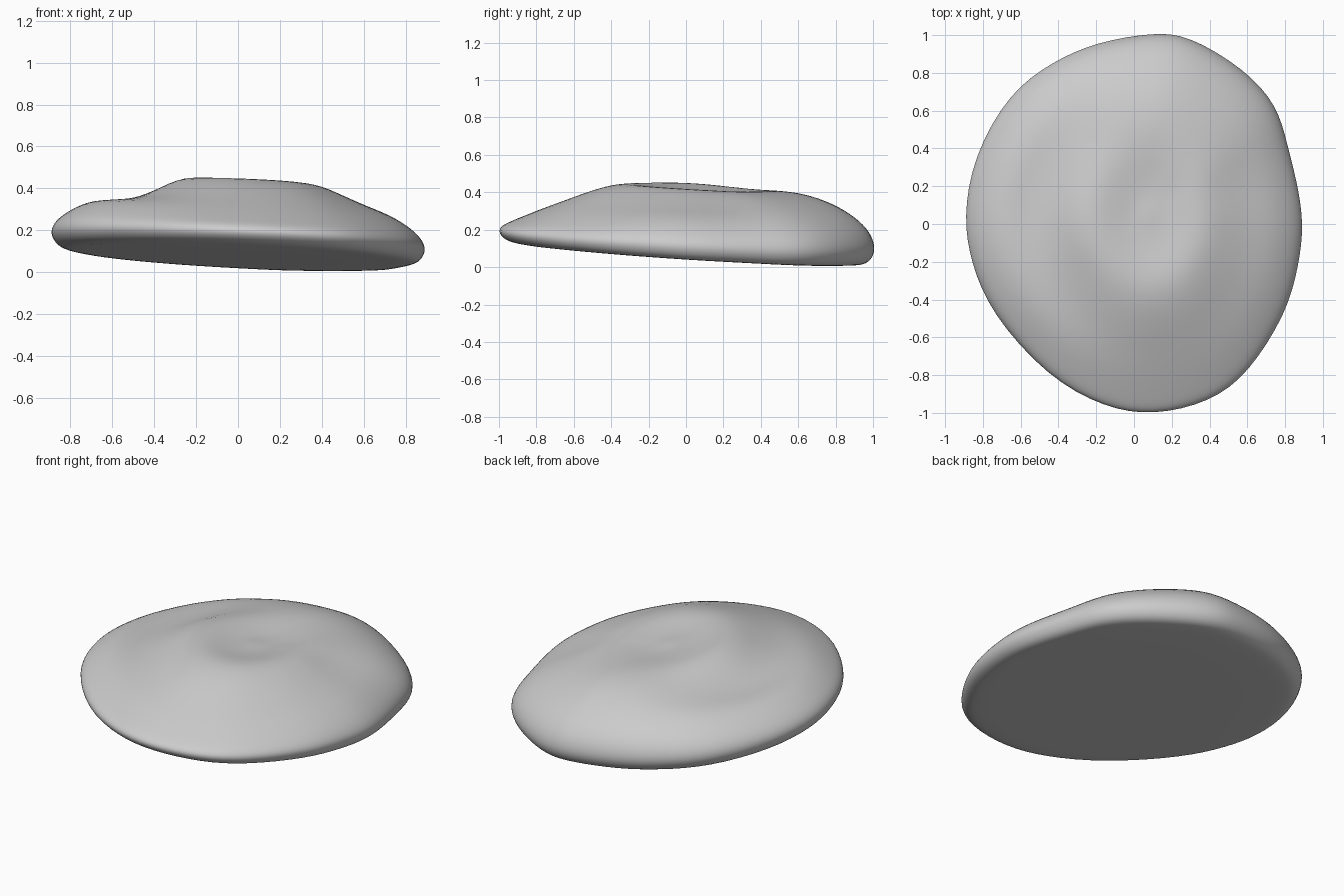
import bpy
import bmesh
from math import atan2, pi
from mathutils import Vector

default_cube = bpy.data.objects.get("Cube")
if default_cube:
    bpy.data.objects.remove(default_cube, do_unlink=True)

# Plain grey stone
stone = bpy.data.materials.new("light grey stone")
stone.use_nodes = True
grey = (.6, .6, .6, 1)
stone.diffuse_color = grey
stone.node_tree.nodes["Principled BSDF"].inputs["Base Color"].default_value = grey

# Irregular oval outline, anticlockwise from the left side of the model
centre = Vector((.08, .05))
outline = [(.89, 0), (.85, .23), (.8, .42), (.75, .62), (.58, .81), (.28, .99),
           (.1, 1), (-.2, .95), (-.42, .85), (-.65, .69), (-.84, .35),
           (-.89, .03), (-.85, -.2), (-.75, -.46), (-.45, -.8), (-.15, -.96),
           (.1, -1), (.4, -.93), (.6, -.78), (.8, -.46), (.86, -.22)]

# Thickness above the base along four directions, from the crown out to the rim
steps = [.1, .2, .35, .5, .65, .8, .92, .98, 1]
profiles = [
    [.34, .35, .37, .32, .27, .23, .17, .12, .08],    # +x
    [.34, .345, .365, .375, .36, .31, .24, .17, .1],  # +y
    [.34, .36, .38, .29, .235, .245, .18, .13, .085],  # -x
    [.34, .345, .365, .32, .25, .18, .12, .09, .06],  # -y
]
# The rim tucks under into a flat base: fraction of radius, fraction of rim height
underside = [(.985, .5), (.95, .12), (.88, 0), (.5, 0)]


def base_height(point):
    """The flat base leans down towards the back and the left."""
    return .073 - .045 * point.x - .065 * point.y


def blended_profile(direction):
    """Ease between the two nearest profiles around the oval."""
    turn = (atan2(direction.y, direction.x) % (2 * pi)) / (pi / 2)
    side = int(turn) % 4
    t = turn - int(turn)
    t = t * t * (3 - 2 * t)
    return [a + (b - a) * t for a, b in zip(profiles[side], profiles[(side + 1) % 4])]


bm = bmesh.new()


def add_point(flat, thickness):
    return bm.verts.new((flat.x, flat.y, base_height(flat) + thickness))


# One column of points per outline corner, running over the rim to the base
columns = []
for corner in outline:
    spoke = (Vector(corner) - centre) * 1.02
    heights = blended_profile(spoke)
    section = list(zip(steps, heights))
    section += [(s, f * heights[-1]) for s, f in underside]
    columns.append([add_point(centre + spoke * s, h) for s, h in section])

crown = add_point(centre, .345)
base = add_point(centre, 0)
for left, right in zip(columns, columns[1:] + columns[:1]):
    bm.faces.new((crown, left[0], right[0]))
    bm.faces.new((base, right[-1], left[-1]))
    for i in range(len(left) - 1):
        bm.faces.new((left[i], left[i + 1], right[i + 1], right[i]))
bmesh.ops.recalc_face_normals(bm, faces=bm.faces)

mesh = bpy.data.meshes.new("pebble")
bm.to_mesh(mesh)
bm.free()
mesh.materials.append(stone)
mesh.shade_smooth()
pebble = bpy.data.objects.new("pebble", mesh)
bpy.context.collection.objects.link(pebble)

# Round the surface
rounding = pebble.modifiers.new("rounding", 'SUBSURF')
rounding.levels = 2
rounding.render_levels = 2
